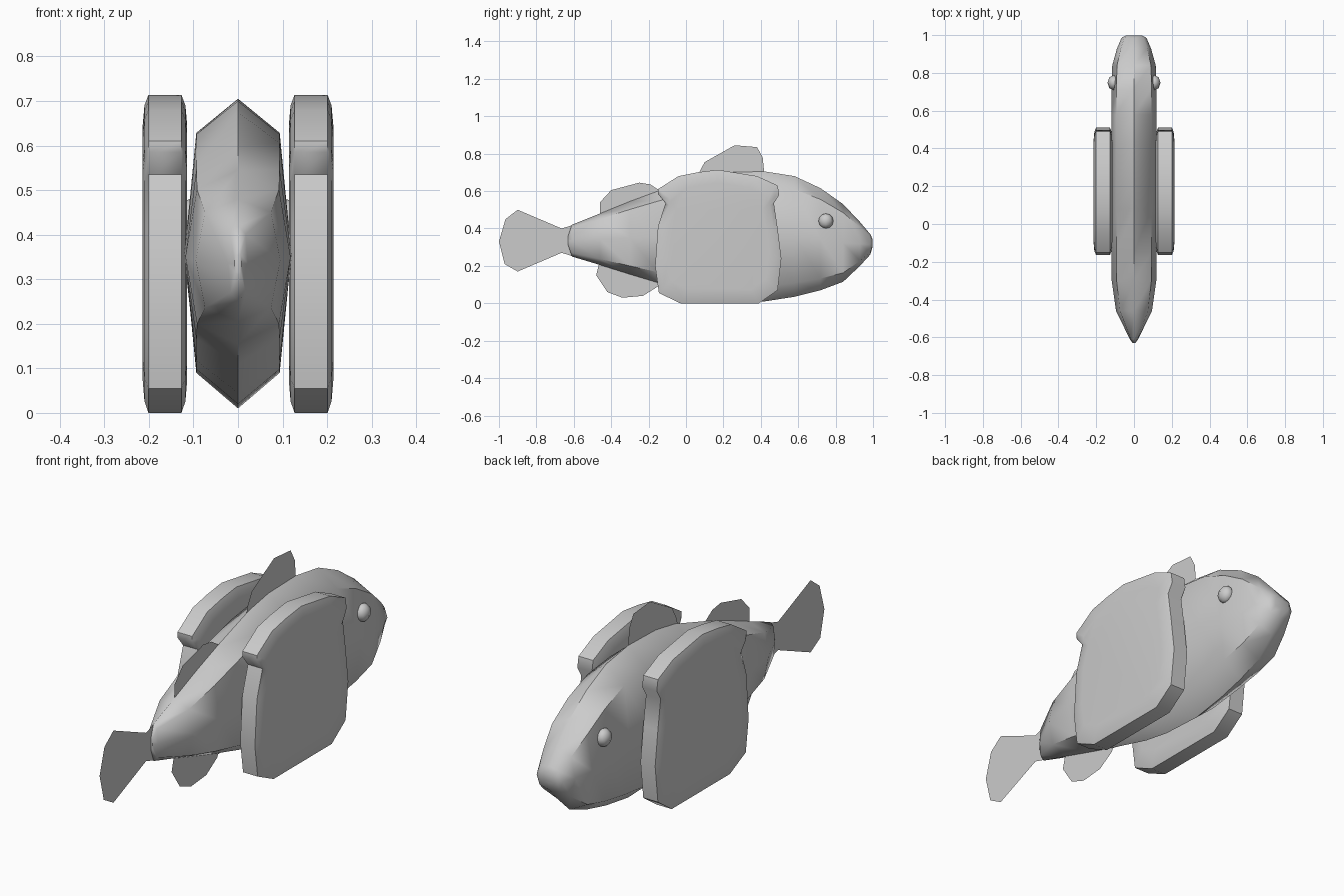
import bpy, bmesh, math


def finish(name, bm, angle=None):
    bmesh.ops.recalc_face_normals(bm, faces=bm.faces)
    mesh = bpy.data.meshes.new(name)
    bm.to_mesh(mesh)
    bm.free()
    ob = bpy.data.objects.new(name, mesh)
    bpy.context.collection.objects.link(ob)
    if angle:
        bpy.ops.object.select_all(action='DESELECT')
        ob.select_set(True)
        bpy.context.view_layer.objects.active = ob
        bpy.ops.object.shade_smooth_by_angle(angle=math.radians(angle))
    return ob


def loft(name, rings, angle):
    bm = bmesh.new()
    loops = [[bm.verts.new(p) for p in r] for r in rings]
    for a, b in zip(loops, loops[1:]):
        n = len(a)
        for i in range(n):
            j = (i + 1) % n
            bm.faces.new((a[i], a[j], b[j], b[i]))
    bm.faces.new(loops[0])
    bm.faces.new(loops[-1])
    return finish(name, bm, angle)


# Body: eight-sided sections (y, half width, bottom, top) from tail to nose
sections = [(-0.63, 0.008, 0.31, 0.36), (-0.61, 0.022, 0.25, 0.42),
            (-0.46, 0.095, 0.205, 0.48), (-0.30, 0.118, 0.155, 0.545),
            (-0.15, 0.12, 0.11, 0.60), (0.08, 0.12, 0.045, 0.675),
            (0.22, 0.12, 0.02, 0.70), (0.42, 0.12, 0.01, 0.705),
            (0.58, 0.12, 0.035, 0.68), (0.72, 0.12, 0.07, 0.615),
            (0.84, 0.115, 0.115, 0.53), (0.93, 0.09, 0.20, 0.435),
            (0.985, 0.066, 0.26, 0.37), (0.997, 0.045, 0.30, 0.345)]
profile = [(0, 1), (0.78, 0.78), (1, 0), (0.78, -0.77),
           (0, -1), (-0.78, -0.77), (-1, 0), (-0.78, 0.78)]
loft("body", [[(w * u, y, (t + b) / 2 + v * (t - b) / 2) for u, v in profile]
              for y, w, b, t in sections], 50)

# Side panels: rounded slabs with a slightly domed face
outline = [(-0.15, 0.61), (-0.04, 0.68), (0.06, 0.70), (0.17, 0.714),
           (0.38, 0.68), (0.49, 0.63), (0.498, 0.58), (0.47, 0.535),
           (0.49, 0.40), (0.51, 0.24), (0.49, 0.07), (0.39, 0.0),
           (-0.03, 0.0), (-0.145, 0.055), (-0.165, 0.20), (-0.15, 0.41),
           (-0.11, 0.535), (-0.15, 0.585)]
steps = [(-0.05, 0.80), (-0.046, 0.93), (-0.037, 1), (0.037, 1),
         (0.046, 0.93), (0.05, 0.80)]
for side, label in ((1, "right"), (-1, "left")):
    loft(label + "_side_panel",
         [[(side * 0.164 + dx, 0.17 + (y - 0.17) * s, 0.37 + (z - 0.37) * s)
           for y, z in outline] for dx, s in steps], 45)

# Eyes
for side, label in ((1, "right"), (-1, "left")):
    bm = bmesh.new()
    bmesh.ops.create_uvsphere(bm, u_segments=8, v_segments=6, radius=0.04)
    bmesh.ops.scale(bm, vec=(0.8, 1, 1), verts=bm.verts)
    bmesh.ops.translate(bm, vec=(side * 0.108, 0.748, 0.44), verts=bm.verts)
    finish(label + "_eye", bm, 60)

# Flat fins on the centre plane
fins = {
    "tail_fin": [(-0.60, 0.42), (-0.665, 0.40), (-0.90, 0.50), (-0.965, 0.45),
                 (-1, 0.33), (-0.97, 0.21), (-0.90, 0.17), (-0.665, 0.27),
                 (-0.60, 0.25)],
    "rear_dorsal_fin": [(-0.46, 0.46), (-0.46, 0.54), (-0.40, 0.605),
                        (-0.25, 0.645), (-0.19, 0.635), (-0.12, 0.59)],
    "belly_fin": [(-0.46, 0.23), (-0.48, 0.15), (-0.42, 0.06), (-0.34, 0.03),
                  (-0.23, 0.04), (-0.15, 0.09), (-0.12, 0.15)],
    "dorsal_fin": [(0.06, 0.65), (0.065, 0.69), (0.10, 0.755), (0.26, 0.845),
                   (0.38, 0.835), (0.41, 0.78), (0.42, 0.68)],
}
for name, pts in fins.items():
    bm = bmesh.new()
    bm.faces.new([bm.verts.new((0, y, z)) for y, z in pts])
    finish(name, bm)
